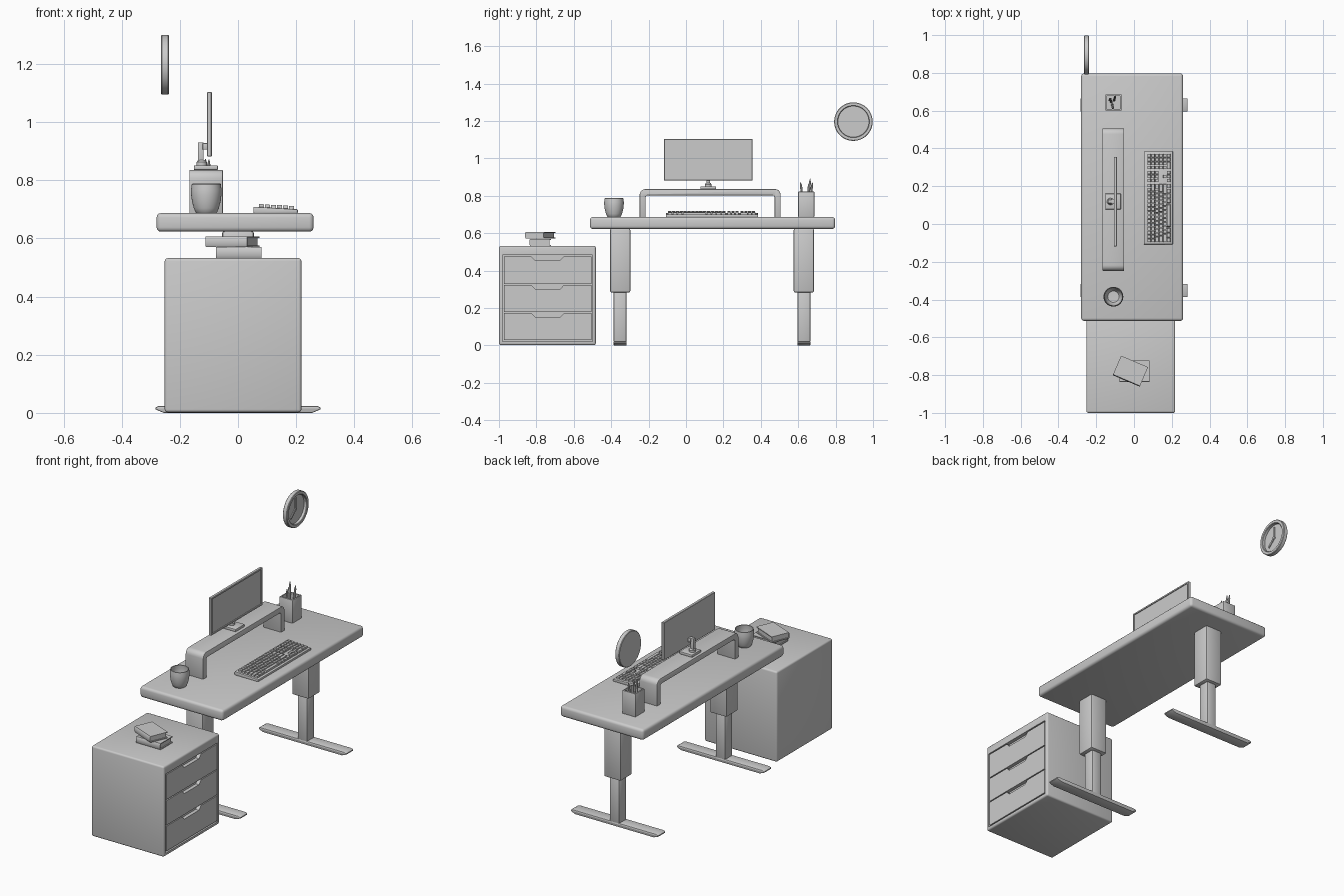
import bpy, bmesh, math
from mathutils import Matrix, Vector

if "Cube" in bpy.data.objects:
    bpy.data.objects.remove(bpy.data.objects["Cube"])


def finish(name, bm):
    bmesh.ops.recalc_face_normals(bm, faces=bm.faces)
    me = bpy.data.meshes.new(name)
    bm.to_mesh(me)
    bm.free()
    ob = bpy.data.objects.new(name, me)
    bpy.context.collection.objects.link(ob)
    return ob


def bevel(bm, edges, r, seg):
    bmesh.ops.bevel(bm, geom=list(edges), offset=r, segments=seg, profile=0.5,
                    affect='EDGES', clamp_overlap=True)


def add_box(bm, x, y, z, taper=1.0):
    c = Vector((sum(x) / 2, sum(y) / 2, sum(z) / 2))
    vs = bmesh.ops.create_cube(bm, size=1)['verts']
    for v in vs:
        k = taper if v.co.z > 0 else 1
        v.co = Vector((v.co.x * (x[1] - x[0]) * k, v.co.y * (y[1] - y[0]) * k,
                       v.co.z * (z[1] - z[0]))) + c


def box_bm(x, y, z, r=0.0, seg=2):
    bm = bmesh.new()
    add_box(bm, x, y, z)
    if r:
        bevel(bm, bm.edges, r, seg)
    return bm


def box(name, x, y, z, r=0.0, seg=2):
    return finish(name, box_bm(x, y, z, r, seg))


def recess(bm, direction, thick, depth, top_drop=0.0):
    # sink the largest face that looks along direction
    bm.normal_update()
    f = max((f for f in bm.faces if f.normal.dot(Vector(direction)) > 0.99),
            key=lambda f: f.calc_area())
    bmesh.ops.inset_individual(bm, faces=[f], thickness=thick)
    zm = f.calc_center_median().z
    for v in f.verts:
        if v.co.z > zm:
            v.co.z -= top_drop
    bmesh.ops.inset_individual(bm, faces=[f], thickness=0, depth=-depth)


def prism_bm(pts, axis, a, b):
    # extrude a 2D outline along x (pts = y,z) or y (pts = x,z)
    bm = bmesh.new()
    put = (lambda p, t: (t, p[0], p[1])) if axis == 'x' else (lambda p, t: (p[0], t, p[1]))
    lo = [bm.verts.new(put(p, a)) for p in pts]
    hi = [bm.verts.new(put(p, b)) for p in pts]
    bm.faces.new(lo)
    bm.faces.new(hi[::-1])
    for i in range(len(pts)):
        j = (i + 1) % len(pts)
        bm.faces.new((lo[i], lo[j], hi[j], hi[i]))
    bmesh.ops.recalc_face_normals(bm, faces=bm.faces)
    return bm


def lathe(name, prof, mat, n=32):
    # revolve (radius, height) points about local z
    bm = bmesh.new()
    rings = []
    for r, h in prof:
        if r == 0:
            rings.append([bm.verts.new((0, 0, h))] * n)
        else:
            rings.append([bm.verts.new((r * math.cos(2 * math.pi * i / n),
                                        r * math.sin(2 * math.pi * i / n), h)) for i in range(n)])
    for p, q in zip(rings, rings[1:]):
        for i in range(n):
            j = (i + 1) % n
            bm.faces.new(list(dict.fromkeys((p[i], p[j], q[j], q[i]))))
    bmesh.ops.transform(bm, matrix=mat, verts=bm.verts)
    return finish(name, bm)


# Desk
box("desktop", (-0.28, 0.26), (-0.513, 0.797), (0.623, 0.687), 0.015, 3)
for side, y in (("left", -0.352), ("right", 0.63)):
    box(side + "_leg_upper", (-0.055, 0.055), (y - 0.055, y + 0.055), (0.283, 0.626), 0.01, 2)
    box(side + "_leg_lower", (-0.033, 0.033), (y - 0.035, y + 0.035), (0.015, 0.30), 0.01, 2)
    bm = prism_bm([(-0.255, 0), (0.255, 0), (0.284, 0.012), (0.284, 0.018), (0.272, 0.024),
                   (-0.272, 0.024), (-0.284, 0.018), (-0.284, 0.012)], 'y', y - 0.035, y + 0.035)
    bevel(bm, [e for e in bm.edges if abs(e.verts[0].co.y - e.verts[1].co.y) < 1e-5], 0.005, 2)
    finish(side + "_foot", bm)

# Drawer cabinet with a sunken front and three notched drawers
bm = box_bm((-0.252, 0.218), (-1.0, -0.482), (0.002, 0.532), 0.01, 3)
recess(bm, (1, 0, 0), 0.012, 0.022, 0.03)
finish("cabinet", bm)
for i, (z0, z1) in enumerate(((0.028, 0.174), (0.18, 0.324), (0.33, 0.477))):
    pts = [(-0.974, z0), (-0.506, z0), (-0.506, z1), (-0.652, z1), (-0.672, z1 - 0.021),
           (-0.808, z1 - 0.021), (-0.828, z1), (-0.974, z1)]
    finish("drawer_front_%d" % (i + 1), prism_bm(pts, 'x', 0.19, 0.217))


# Books: a C-shaped cover with the spine on -y, plus a page block
def book(name, cx, cy, z, length, width, h, angle):
    w, t = width / 2, 0.005
    pts = [(w, 0), (w, t), (-w + t, t), (-w + t, h - t), (w, h - t), (w, h),
           (-w + 0.004, h), (-w, h - 0.008), (-w, 0.008), (-w + 0.004, 0)]
    m = Matrix.Translation((cx, cy, z)) @ Matrix.Rotation(math.radians(angle), 4, 'Z')
    finish(name + "_cover", prism_bm(pts, 'x', -length / 2, length / 2)).data.transform(m)
    box(name + "_pages", (-length / 2 + 0.005, length / 2 - 0.005), (-w + t, w - 0.006),
        (t, h - t)).data.transform(m)


book("lower_book", 0.0025, -0.78, 0.533, 0.158, 0.115, 0.037, 0)
book("upper_book", -0.019, -0.779, 0.571, 0.155, 0.112, 0.036, -23)

# Monitor riser: bent board
bm = prism_bm([(-0.248, 0.685), (-0.216, 0.685), (-0.216, 0.803), (0.474, 0.803), (0.474, 0.685),
               (0.506, 0.685), (0.506, 0.836), (-0.248, 0.836)], 'x', -0.167, -0.052)
for zc, r in ((0.836, 0.03), (0.803, 0.012)):
    bevel(bm, [e for e in bm.edges if all(abs(v.co.z - zc) < 1e-4 for v in e.verts)
               and abs(e.verts[0].co.x - e.verts[1].co.x) > 0.05], r, 5)
bm.normal_update()
bevel(bm, [e for e in bm.edges if e.calc_face_angle(0) > 1], 0.003, 2)
finish("monitor_riser", bm)

# Monitor and stand
bm = box_bm((-0.107, -0.09), (-0.118, 0.356), (0.882, 1.103), 0.002, 1)
recess(bm, (1, 0, 0), 0.011, 0.005)
finish("monitor", bm)
box("stand_base", (-0.152, -0.069), (0.077, 0.161), (0.835, 0.851), 0.004, 2)
box("stand_post", (-0.138, -0.118), (0.109, 0.129), (0.845, 0.93), 0.003, 2)
box("stand_arm", (-0.122, -0.103), (0.105, 0.133), (0.905, 0.928), 0.003, 2)
lathe("stand_collar", [(0, 0), (0.018, 0), (0.018, 0.012), (0.012, 0.02), (0, 0.02)],
      Matrix.Translation((-0.125, 0.119, 0.85)), 20)

# Keyboard
bm = prism_bm([(0.053, 0.687), (0.206, 0.687), (0.206, 0.7), (0.053, 0.709)], 'y', -0.108, 0.385)
bevel(bm, bm.edges, 0.003, 2)
finish("keyboard_base", bm)
u = 0.0208
main = [[1.0] * 15, [1.0] * 13 + [2], [1.5] + [1.0] * 12 + [1.5], [1.75] + [1.0] * 11 + [2.25],
        [2.25] + [1.0] * 10 + [2.75], [1.25] * 3 + [6.25] + [1.25] * 4]
nav = [3, 3, 3, 0, 1, 3]
pad = [[1] * 4] * 4 + [[1] * 4, [2, 1, 1]]
bm = bmesh.new()
for row in range(6):
    x = 0.07 + row * 0.0207
    z = 0.7085 - (x - 0.053) * 0.059
    rows = [(0, main[row]), (15.3 + (nav[row] == 1), [1] * nav[row]), (18.6, pad[row])]
    for start, widths in rows:
        y = -0.098 + start * u
        for w in widths:
            add_box(bm, (x + 0.001, x + 0.0195), (y + 0.0012, y + w * u - 0.0012),
                    (z - 0.004, z + 0.0105), 0.88)
            y += w * u
finish("keyboard_keys", bm)

# Cup
lathe("cup", [(0, 0), (0.032, 0), (0.037, 0.004), (0.043, 0.018), (0.049, 0.04), (0.052, 0.062),
              (0.0525, 0.08), (0.05, 0.1), (0.048, 0.102), (0.046, 0.1), (0.048, 0.08),
              (0.0475, 0.062), (0.044, 0.04), (0.037, 0.018), (0.03, 0.008), (0, 0.007)],
      Matrix.Translation((-0.109, -0.385, 0.686)))

# Pen holder and pens
bm = box_bm((-0.152, -0.066), (0.6, 0.686), (0.686, 0.823), 0.004, 2)
recess(bm, (0, 0, 1), 0.005, 0.125)
finish("pen_holder", bm)
for i, (x, y, tx, ty, ln) in enumerate(((-0.115, 0.632, 0.02, -0.11, 0.176),
                                        (-0.12, 0.645, -0.04, 0.1, 0.195),
                                        (-0.105, 0.655, 0.03, 0.12, 0.175),
                                        (-0.125, 0.66, -0.03, -0.03, 0.165))):
    d = Vector((tx, ty, 1)).to_track_quat('Z', 'Y').to_matrix().to_4x4()
    lathe("pen_%d" % (i + 1), [(0, 0), (0.006, 0), (0.006, ln - 0.02), (0.0015, ln), (0, ln)],
          Matrix.Translation((x, y, 0.698)) @ d, 8)

# Wall clock facing +x
cm = Matrix.Translation((-0.265, 0.895, 1.197)) @ Matrix.Rotation(math.pi / 2, 4, 'Y')
lathe("clock_body", [(0, 0), (0.1, 0), (0.103, 0.003), (0.103, 0.024), (0.1, 0.027), (0.086, 0.027),
                     (0.083, 0.024), (0.083, 0.009), (0, 0.009)], cm, 48)
lathe("clock_pin", [(0, 0.008), (0.008, 0.008), (0.008, 0.017), (0, 0.017)], cm, 16)
for name, ln, deg in (("minute_hand", 0.068, 0), ("hour_hand", 0.062, 132)):
    hand = box(name, (-0.255, -0.25), (-0.006, 0.006), (-0.006, ln))
    hand.data.transform(Matrix.Translation((0, 0.895, 1.197)) @
                        Matrix.Rotation(math.radians(deg), 4, 'X'))

# Smooth shading with sharp edges kept
bpy.ops.object.select_all(action='SELECT')
bpy.context.view_layer.objects.active = bpy.data.objects["desktop"]
bpy.ops.object.shade_smooth_by_angle(angle=math.radians(35))
